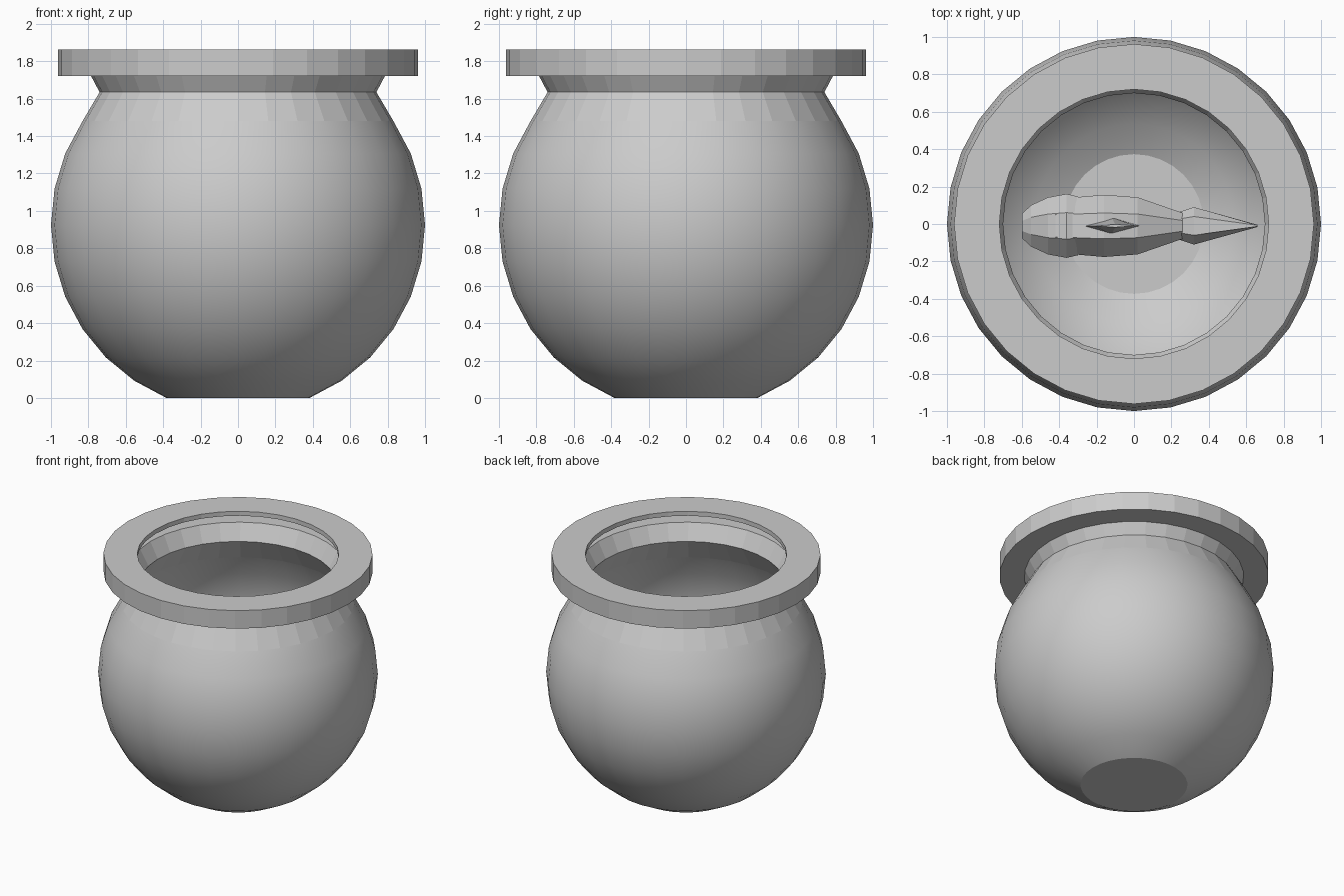
import bpy, bmesh, math

if "Cube" in bpy.data.objects:
    bpy.data.objects.remove(bpy.data.objects["Cube"])

SEG = 32


def new_object(name, bm):
    mesh = bpy.data.meshes.new(name)
    bm.to_mesh(mesh)
    bm.free()
    obj = bpy.data.objects.new(name, mesh)
    bpy.context.collection.objects.link(obj)
    return obj


def lathe(name, profile, smooth_until):
    """Revolve (r, z) points, the first ring is capped, the top stays open."""
    bm = bmesh.new()
    rings = [[bm.verts.new((r * math.cos(2 * math.pi * j / SEG),
                            r * math.sin(2 * math.pi * j / SEG), z))
              for j in range(SEG)] for r, z in profile]
    bm.faces.new(rings[0][::-1])
    for i, (a, b) in enumerate(zip(rings, rings[1:])):
        for j in range(SEG):
            k = (j + 1) % SEG
            bm.faces.new((a[j], a[k], b[k], b[j])).smooth = i < smooth_until
    return new_object(name, bm)


def loft(bm, sections, axis='X', n=8):
    """Skin ellipses. Each section is (x, z, half width in y, half height or length)."""
    rings = []
    for x, z, hy, h in sections:
        ring = []
        for j in range(n):
            a = 2 * math.pi * (j + (0.5 if n == 8 else 0)) / n
            s, c = h * math.sin(a), hy * math.cos(a)
            ring.append(bm.verts.new((x, c, z + s) if axis == 'X' else (x + s, c, z)))
        rings.append(ring)
    for a, b in zip(rings, rings[1:]):
        for j in range(n):
            k = (j + 1) % n
            bm.faces.new((a[j], a[k], b[k], b[j]))
    bm.faces.new(rings[0])
    bm.faces.new(rings[-1])
    bmesh.ops.recalc_face_normals(bm, faces=bm.faces)


# Bowl: sphere section, pinched neck, hollow overhanging rim
profile = []
for i in range(10):
    a = math.radians(-67.5 + 11.25 * i)
    profile.append((math.cos(a), 0.924 + math.sin(a)))
sphere_bands = len(profile) - 1
profile += [(0.74, 1.635), (0.785, 1.72), (0.962, 1.72), (0.962, 1.862), (0.72, 1.862)]
bowl = lathe("bowl", profile, sphere_bands)
shell = bowl.modifiers.new("glass_thickness", 'SOLIDIFY')
shell.thickness = 0.035
shell.offset = -1
shell.use_even_offset = True

# Fish body and raised head
fish_z = 0.88
bm = bmesh.new()
loft(bm, [(-0.42, 0, 0.155, 0.19), (-0.16, 0, 0.18, 0.24), (0.02, 0, 0.165, 0.21),
          (0.14, 0, 0.12, 0.15), (0.26, 0, 0.075, 0.09)])
fish_body = new_object("fish_body", bm)

bm = bmesh.new()
loft(bm, [(-0.6, -0.02, 0.07, 0.05), (-0.55, -0.01, 0.12, 0.1), (-0.46, 0, 0.165, 0.165),
          (-0.36, 0, 0.185, 0.215), (-0.3, 0, 0.17, 0.2)])
fish_head = new_object("fish_head", bm)

# Forked tail
bm = bmesh.new()
for side in (1, -1):
    loft(bm, [(0.23, 0, 0.07, 0.07), (0.32, side * 0.05, 0.1, 0.07),
              (0.66, side * 0.21, 0.006, 0.05)], n=6)
fish_tail = new_object("fish_tail", bm)

# Back and belly fins
bm = bmesh.new()
loft(bm, [(-0.12, 0.19, 0.045, 0.15), (-0.1, 0.34, 0.008, 0.11)], axis='Z', n=4)
back_fin = new_object("fish_back_fin", bm)

bm = bmesh.new()
loft(bm, [(0.02, -0.15, 0.04, 0.1), (0.07, -0.29, 0.008, 0.06)], axis='Z', n=4)
belly_fin = new_object("fish_belly_fin", bm)

for part in (fish_body, fish_head, fish_tail, back_fin, belly_fin):
    part.location = (0, -0.01, fish_z)
